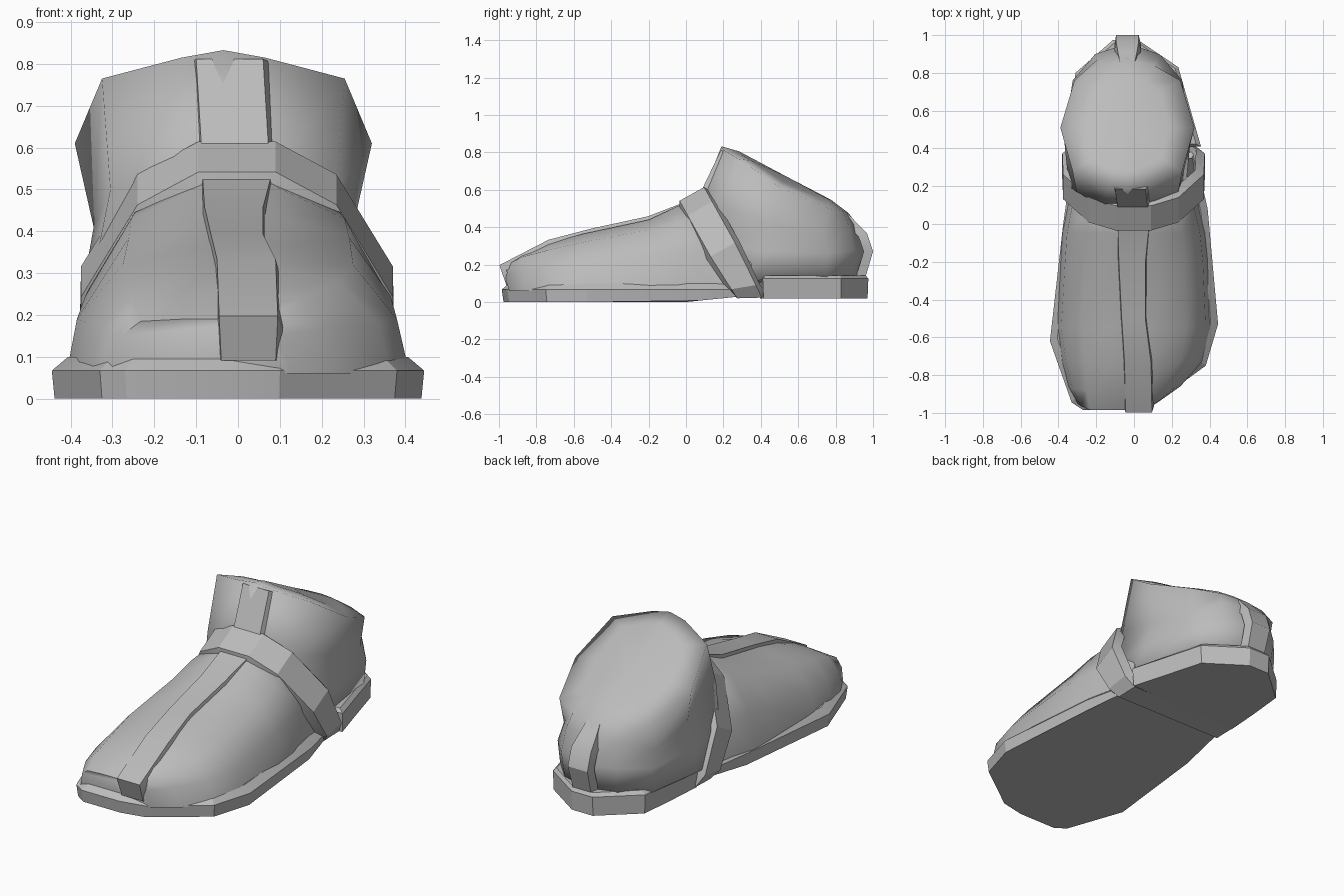
import bpy, bmesh, math

if "Cube" in bpy.data.objects:
    bpy.data.objects.remove(bpy.data.objects["Cube"])

grey = bpy.data.materials.new("grey")
grey.diffuse_color = (0.5, 0.5, 0.5, 1)
grey.use_nodes = True
grey.node_tree.nodes["Principled BSDF"].inputs["Base Color"].default_value = grey.diffuse_color
CX = -0.035  # centre line of the ankle and heel


def finish(name, bm, angle=35):
    bmesh.ops.recalc_face_normals(bm, faces=bm.faces)
    me = bpy.data.meshes.new(name)
    bm.to_mesh(me)
    bm.free()
    me.materials.append(grey)
    ob = bpy.data.objects.new(name, me)
    bpy.context.collection.objects.link(ob)
    bpy.ops.object.select_all(action='DESELECT')
    ob.select_set(True)
    bpy.context.view_layer.objects.active = ob
    bpy.ops.object.shade_smooth_by_angle(angle=math.radians(angle))
    return ob


def loft(name, rings, closed_path=False, caps=True, angle=35, tip=None):
    """Skin a list of closed rings, optionally ending in a tip point."""
    bm = bmesh.new()
    vs = [[bm.verts.new(p) for p in r] for r in rings]
    n = len(vs[0])
    for a, b in zip(vs, vs[1:] + ([vs[0]] if closed_path else [])):
        for i in range(n):
            bm.faces.new((a[i], a[(i + 1) % n], b[(i + 1) % n], b[i]))
    if caps and not closed_path:
        bm.faces.new(vs[0])
        if tip is None:
            bm.faces.new(vs[-1])
    if tip:
        t = bm.verts.new(tip)
        for i in range(n):
            bm.faces.new((vs[-1][i], vs[-1][(i + 1) % n], t))
    return finish(name, bm, angle)


# forefoot: y, left, right, side height, shoulder height, ridge height, forward lean
sections = [(-.945, -.30, .12, .15, .185, .19, -.04),
            (-.86, -.345, .24, .17, .24, .255, -.02),
            (-.73, -.38, .36, .18, .28, .315, 0),
            (-.55, -.405, .405, .19, .32, .365, 0),
            (-.20, -.385, .39, .245, .385, .44, 0),
            (-.05, -.375, .375, .265, .43, .51, 0),
            (.08, -.35, .345, .28, .46, .54, 0),
            (.35, -.31, .31, .22, .30, .36, 0)]
rings = []
for y, l, r, zs, zh, zt, lean in sections:
    c = (l + r) / 2
    w = (r - l) / 2
    rings.append([(l - .005, y, .06), (l + .02, y + lean / 2, zs),
                  (c - w * .68, y + lean, zh), (c - w * .22, y + lean, zt),
                  (c + w * .22, y + lean, zt), (c + w * .68, y + lean, zh),
                  (r - .025, y + lean / 2, zs), (r + .005, y, .06)])
loft("forefoot", rings, angle=70)


def rib(name, path, height, angle=30):
    """Raised strip: path rows are left x, right x, y, z and outward (y, z)."""
    rs = []
    for l, r, y, z, ny, nz in path:
        rs.append([(l - .008, y - ny * .03, z - nz * .03), (l, y + ny * height, z + nz * height),
                   (r, y + ny * height, z + nz * height), (r + .012, y - ny * .03, z - nz * .03)])
    loft(name, rs, angle=angle)


rib("toe_strip", [(-.04, .09, -.945, .09, -1, .1), (-.045, .095, -.985, .188, -.8, .6),
                  (-.05, .09, -.73, .318, -.35, .93), (-.065, .06, -.5, .378, -.2, .98),
                  (-.08, .06, -.2, .443, -.25, .96), (-.085, .08, 0, .52, -.4, .9)], .016)
rib("ankle_strip", [(-.085, .075, .08, .56, -.9, .3), (-.1, .06, .19, .81, -.3, .1)], .014)
rib("heel_tab", [(-.075, .005, .85, .465, .5, .8), (-.085, .015, .895, .415, .7, .6),
                 (-.095, .025, .95, .36, .9, .4), (-.095, .025, .98, .27, 1, 0),
                 (-.09, .02, .935, .12, 1, -.1)], .02)


# ankle: mirrored half rings from front to back
def mirrored(half):
    right = [(CX + x, y, z) for x, y, z in half]
    left = [(CX - x, y, z) for x, y, z in half[-2:0:-1]]
    return right + left


base = [(0, .2, .1), (.12, .2, .1), (.31, .25, .1), (.33, .42, .12),
        (.28, .75, .12), (.16, .88, .12), (0, .93, .12)]
mid = [(0, .1, .4), (.12, .12, .4), (.31, .2, .3), (.335, .45, .27),
       (.29, .76, .26), (.17, .9, .28), (0, .955, .28)]
waist = [(0, .08, .56), (.12, .09, .54), (.27, .17, .5), (.31, .48, .41),
         (.28, .72, .35), (.16, .87, .41), (0, .91, .42)]
rim = [(0, .19, .833), (.1, .2, .815), (.29, .28, .765), (.355, .51, .61),
       (.28, .76, .5), (.14, .84, .485), (0, .87, .475)]
inner = [(x * .62, .53 + (y - .53) * .72, .655 + (z - .655) * .72 + .022) for x, y, z in rim]
loft("ankle", [mirrored(h) for h in (base, mid, waist, rim, inner)],
     angle=180, tip=(CX, .53, .675))


# strap: slanted loop with bevelled sides: x, z and width slant per corner
loop = [(.09, .578, 1), (.235, .5, 1), (.37, .28, 1), (.375, .08, .3), (.335, .022, .05)]
loop = loop + [(-x - .005, z, s) for x, z, s in reversed(loop)]
rings = []
for x, z, slant in loop:
    y = .33 - .3 * (z - .04) / .54
    top = z > .4
    ring = []
    for inset, half in ((.05, -.1), (0, -.075), (0, .075), (.05, .1)):
        dz = -inset * .8 if top else inset * .6 if z < .05 else 0
        ring.append((x * (1 - inset / .4), y + half * .874 + (inset * .4 if top else 0),
                     z + half * .485 * slant + dz))
    rings.append(ring)
loft("strap", rings, closed_path=True, angle=25)


# soles: outline extruded up with a bevelled top edge
def sole(name, outline, bottom, side, top, inset):
    cy = sum(p[1] for p in outline) / len(outline)
    low = [(x * .985, cy + (y - cy) * .985, bottom(y)) for x, y in outline]
    wall = [(x, y, side) for x, y in outline]
    edge = [(x * (1 - inset / .4), cy + (y - cy) * (1 - inset / .6), top) for x, y in outline]
    loft(name, [low, wall, edge], angle=20)


sole("front_sole", [(-.27, -.985), (-.04, -.985), (.1, -.955), (.38, -.75), (.445, -.53),
                    (.39, .08), (.345, .28), (.325, .38), (-.32, .38), (-.34, .25),
                    (-.375, 0), (-.445, -.62), (-.33, -.945)],
     lambda y: max(0, y * .1), .067, .1, .035)
sole("heel_sole", [(-.345, .39), (-.33, .6), (-.31, .8), (-.11, .975), (.02, .975),
                   (.235, .83), (.3, .6), (.355, .41)],
     lambda y: .02, .125, .143, .03)
